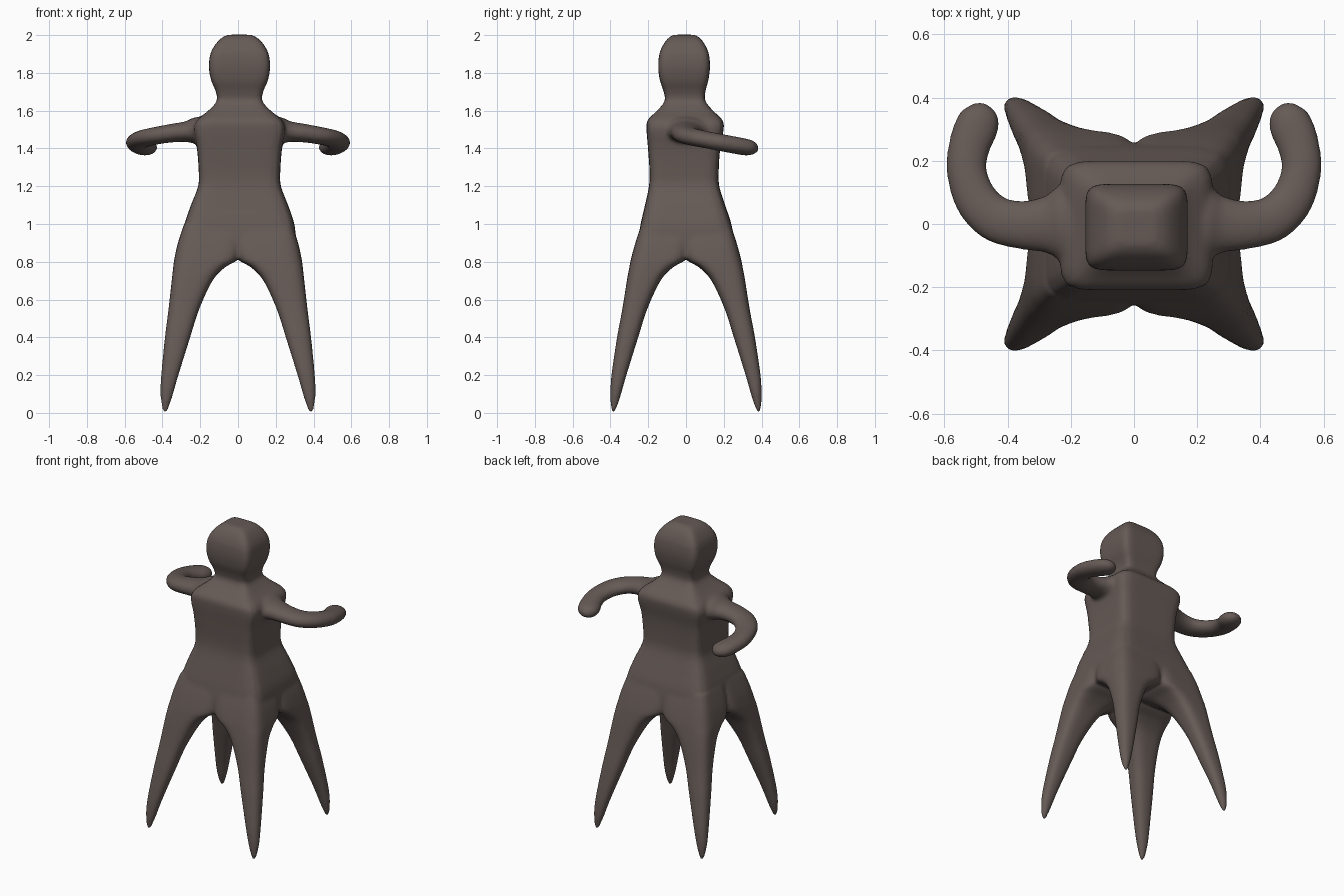
import bpy, bmesh, math
from mathutils import Vector

if "Cube" in bpy.data.objects:
    bpy.data.objects.remove(bpy.data.objects["Cube"])

skin = bpy.data.materials.new("dark brown grey")
skin.diffuse_color = (0.13, 0.102, 0.092, 1)
skin.use_nodes = True
skin.node_tree.nodes["Principled BSDF"].inputs["Base Color"].default_value = skin.diffuse_color

SIDES = 48
bm = bmesh.new()


def spline(rows, steps=5):
    """Catmull-Rom interpolation through rows of numbers."""
    out = []
    for i in range(len(rows) - 1):
        a, b = rows[max(i - 1, 0)], rows[i]
        c, d = rows[i + 1], rows[min(i + 2, len(rows) - 1)]
        for s in range(steps):
            t = s / steps
            out.append([0.5 * (2 * q + (r - p) * t + (2 * p - 5 * q + 4 * r - w) * t * t
                               + (3 * q - p - 3 * r + w) * t ** 3)
                        for p, q, r, w in zip(a, b, c, d)])
    return out + [list(rows[-1])]


def ring(centre, u, v, power):
    """Superellipse ring spanned by half-axis vectors u and v."""
    pts = []
    for k in range(SIDES):
        a = 2 * math.pi * k / SIDES
        c, s = math.cos(a), math.sin(a)
        r = (abs(c) ** power + abs(s) ** power) ** (-1 / power)
        pts.append(centre + u * c * r + v * s * r)
    return pts


def loft(rings):
    loops = [[bm.verts.new(p) for p in r] for r in rings]
    faces = [bm.faces.new(loops[0]), bm.faces.new(loops[-1])]
    for a, b in zip(loops, loops[1:]):
        for k in range(SIDES):
            n = (k + 1) % SIDES
            faces.append(bm.faces.new((a[k], a[n], b[n], b[k])))
    bmesh.ops.recalc_face_normals(bm, faces=faces)


X, Y, Z = Vector((1, 0, 0)), Vector((0, 1, 0)), Vector((0, 0, 1))

# Torso, neck and head: z, half width, half depth, centre y, squareness
trunk = [(0.82, .30, .25, 0, 8), (0.9, .30, .255, 0, 8), (1.0, .29, .24, 0, 8),
         (1.1, .257, .212, -.005, 8), (1.2, .219, .186, -.01, 8), (1.28, .216, .183, -.01, 8),
         (1.4, .225, .191, -.01, 8), (1.5, .242, .204, -.005, 8), (1.55, .225, .198, -.005, 8),
         (1.6, .165, .148, -.005, 8), (1.65, .121, .108, -.005, 8), (1.7, .125, .11, -.008, 8),
         (1.76, .15, .128, -.01, 8), (1.83, .162, .137, -.01, 8), (1.9, .154, .131, -.01, 8),
         (1.95, .128, .11, -.01, 8), (1.985, .095, .083, -.01, 7), (2.002, .06, .055, -.01, 6)]
loft([ring(Vector((.008, cy, z)), X * hx, Y * hy, p) for z, hx, hy, cy, p in spline(trunk)])

# Four legs: z, inner edge, outer x, outer y, squareness
leg = [(1.0, -.02, .285, .235, 6), (.9, -.02, .318, .268, 5), (.815, .0, .337, .291, 4.5),
       (.77, .07, .343, .300, 4), (.7, .135, .351, .313, 3.3), (.55, .205, .368, .337, 2.8),
       (.4, .253, .387, .365, 2.6), (.2, .315, .407, .395, 2.4), (.1, .343, .411, .401, 2.2),
       (.04, .362, .405, .399, 2), (.01, .374, .397, .394, 2), (-.004, .381, .39, .389, 2)]
for sx in (-1, 1):
    for sy in (-1, 1):
        loft([ring(Vector((sx * (i + ox) / 2, sy * (i + oy) / 2, z)),
                   X * (ox - i) / 2, Y * (oy - i) / 2, p)
              for z, i, ox, oy, p in spline(leg)])

# Two arms curling to the rear: x, y, z, radius in plan, radius in height
arm = [(.18, 0, 1.495, .14, .075), (.235, 0, 1.495, .12, .068), (.28, -.002, 1.489, .09, .054),
       (.36, -.003, 1.48, .076, .049), (.44, .018, 1.466, .073, .047),
       (.5, .078, 1.452, .068, .046), (.53, .17, 1.434, .063, .046),
       (.52, .25, 1.419, .066, .046), (.497, .31, 1.408, .069, .045),
       (.482, .345, 1.405, .058, .039), (.473, .37, 1.402, .036, .025), (.469, .38, 1.4, .012, .01)]
path = spline(arm)
for sx in (-1, 1):
    rings = []
    for k, (x, y, z, rp, rz) in enumerate(path):
        a, b = path[max(k - 1, 0)], path[min(k + 1, len(path) - 1)]
        t = Vector((sx * (b[0] - a[0]), b[1] - a[1], 0)).normalized()
        rings.append(ring(Vector((sx * x, y, z)), t.cross(Z) * rp, Z * rz, 2.1))
    loft(rings)

me = bpy.data.meshes.new("body")
bm.to_mesh(me)
bm.free()
me.materials.append(skin)
body = bpy.data.objects.new("body", me)
bpy.context.collection.objects.link(body)

# Fuse the parts into one skin and soften the joins
fuse = body.modifiers.new("fuse", 'REMESH')
fuse.mode = 'VOXEL'
fuse.voxel_size = 0.01
fuse.use_smooth_shade = True
soft = body.modifiers.new("soften", 'SMOOTH')
soft.factor = 0.5
soft.iterations = 8
